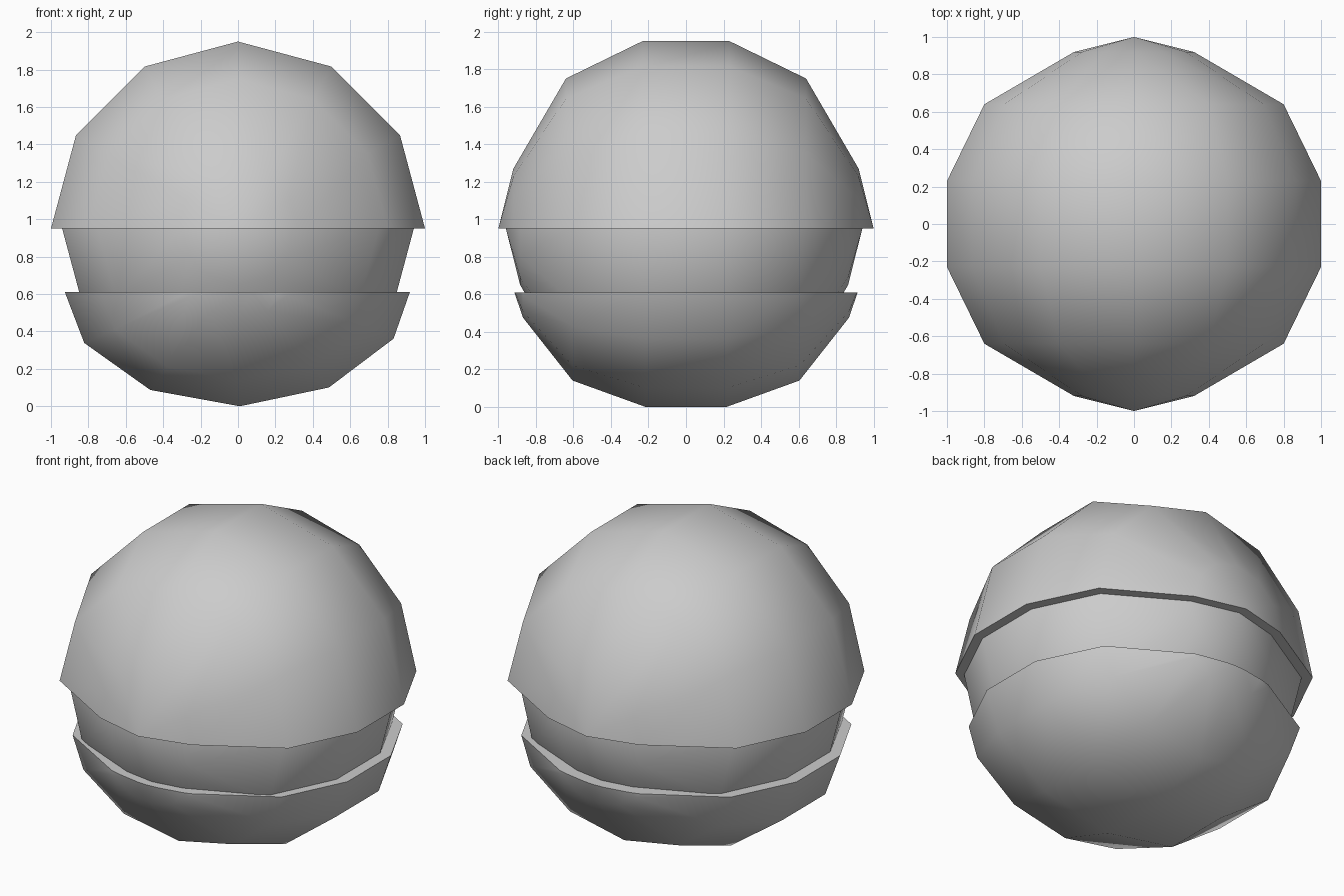
import bpy, bmesh, math
from mathutils import Vector, Matrix

if "Cube" in bpy.data.objects:
    bpy.data.objects.remove(bpy.data.objects["Cube"])

# Half profile (distance along y, ring radius) of a twelve-sided ball with poles on y
PROFILE = [(0.92, 0.32), (0.64, 0.80), (0.23, 1.0)]
SIDES = 12


def ball(name, scale, centre, cut=None, keep_top=False, tilt=0.0):
    bm = bmesh.new()
    stations = [(-y, r) for y, r in PROFILE] + PROFILE[::-1]
    rings = []
    for y, r in stations:
        rings.append([bm.verts.new((r * math.cos(2 * math.pi * i / SIDES), y,
                                    r * math.sin(2 * math.pi * i / SIDES)))
                      for i in range(SIDES)])
    poles = [bm.verts.new((0, -1, 0)), bm.verts.new((0, 1, 0))]
    for i in range(SIDES):
        j = (i + 1) % SIDES
        for a, b in zip(rings, rings[1:]):
            bm.faces.new((a[i], a[j], b[j], b[i]))
        bm.faces.new((poles[0], rings[0][j], rings[0][i]))
        bm.faces.new((poles[1], rings[-1][i], rings[-1][j]))
    bm.transform(Matrix.Translation(centre) @ Matrix.Rotation(tilt, 4, 'Y')
                 @ Matrix.Diagonal((*scale, 1)))
    for f in bm.faces:
        f.smooth = True
    # Slice level and close with a flat, sharp-edged cap
    if cut is not None:
        bmesh.ops.bisect_plane(bm, geom=bm.verts[:] + bm.edges[:] + bm.faces[:],
                               dist=1e-4, plane_co=(0, 0, cut), plane_no=(0, 0, 1),
                               clear_inner=keep_top, clear_outer=not keep_top)
        rim = [e for e in bm.edges if e.is_boundary]
        for f in bmesh.ops.holes_fill(bm, edges=rim, sides=0)["faces"]:
            f.smooth = False
        for e in rim:
            e.smooth = False
    bmesh.ops.recalc_face_normals(bm, faces=bm.faces[:])
    mesh = bpy.data.meshes.new(name)
    bm.to_mesh(mesh)
    bm.free()
    obj = bpy.data.objects.new(name, mesh)
    bpy.context.collection.objects.link(obj)
    return obj


# Upper dome
ball("upper_dome", (1, 1, 1), Vector((0, 0, 0.95)), cut=0.95, keep_top=True)

# Recessed inner ball, seen in the band between dome and bowl
ball("inner_ball", (0.94, 0.95, 0.94), Vector((0, -0.01, 0.95)))

# Shallow lower bowl, tilted very slightly
ball("lower_bowl", (0.955, 0.945, 0.70), Vector((0, 0, 0.70)), cut=0.61,
     tilt=math.radians(-0.8))
